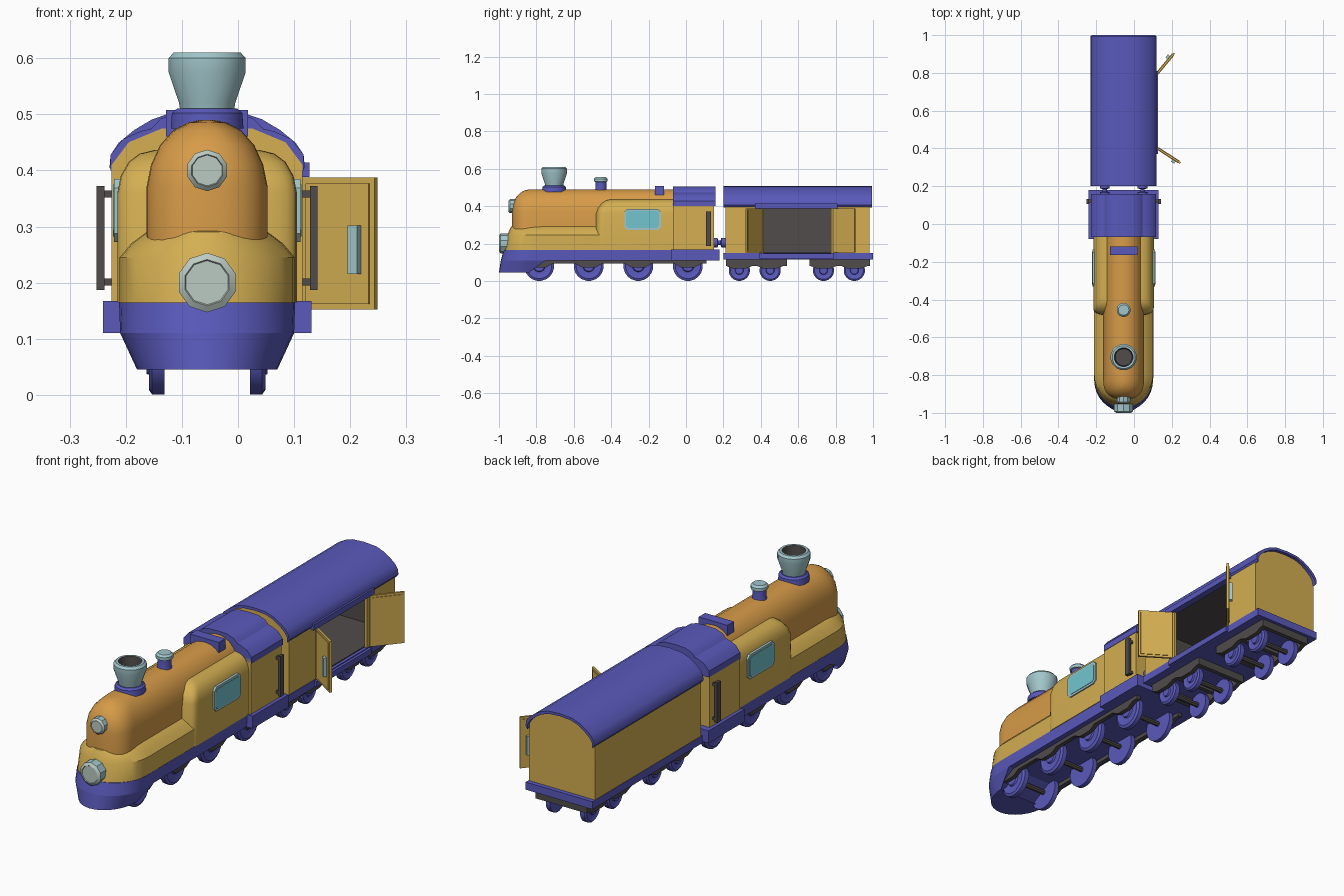
import bpy, bmesh, math
from mathutils import Vector, Matrix

if "Cube" in bpy.data.objects:
    bpy.data.objects.remove(bpy.data.objects["Cube"])

XC = -0.055  # centre line of the train


def material(name, *rgb):
    m = bpy.data.materials.new(name)
    m.use_nodes = True
    m.diffuse_color = (*rgb, 1)
    m.node_tree.nodes["Principled BSDF"].inputs["Base Color"].default_value = (*rgb, 1)
    return m


BLUE = material("blue", 0.1, 0.1, 0.5)
YELLOW = material("yellow", 0.66, 0.43, 0.085)
ORANGE = material("orange", 0.68, 0.33, 0.065)
TEAL = material("pale_teal", 0.36, 0.57, 0.6)
LENS = material("lens_grey", 0.5, 0.6, 0.55)
GLASS = material("glass_cyan", 0.17, 0.56, 0.62)
GREY = material("dark_grey", 0.08, 0.072, 0.07)


def finish(name, bm, *mats, smooth=True, offset=True):
    bmesh.ops.remove_doubles(bm, verts=bm.verts, dist=1e-5)
    bmesh.ops.recalc_face_normals(bm, faces=bm.faces)
    if offset:
        bmesh.ops.translate(bm, verts=bm.verts, vec=(XC, 0, 0))
    mesh = bpy.data.meshes.new(name)
    bm.to_mesh(mesh)
    bm.free()
    for m in mats:
        mesh.materials.append(m)
    ob = bpy.data.objects.new(name, mesh)
    bpy.context.scene.collection.objects.link(ob)
    if smooth:
        bpy.ops.object.select_all(action="DESELECT")
        ob.select_set(True)
        bpy.context.view_layer.objects.active = ob
        bpy.ops.object.shade_smooth_by_angle(angle=math.radians(32))
    return ob


def skin(bm, rings):
    """Join closed rings of points and cap both ends."""
    rows = [[bm.verts.new(p) for p in ring] for ring in rings]
    for a, b in zip(rows, rows[1:]):
        for i in range(len(a)):
            j = (i + 1) % len(a)
            bm.faces.new((a[i], a[j], b[j], b[i]))
    bm.faces.new(rows[0])
    bm.faces.new(rows[-1])


def box(name, x, y, z, mat):
    bm = bmesh.new()
    skin(bm, [[(x[0], y[0], h), (x[1], y[0], h), (x[1], y[1], h), (x[0], y[1], h)] for h in z])
    return finish(name, bm, mat, smooth=False)


def prism(name, pts, axis, span, mat):
    bm = bmesh.new()
    skin(bm, [[(d, u, v) if axis == "x" else (u, d, v) for u, v in pts] for d in span])
    return finish(name, bm, mat)


def stack(name, layers, nose, mat, power=1.0, n=16):
    """Bullet-shaped plan outlines stacked upward: (z, half width, front y, back y)."""
    bm, rings = bmesh.new(), []
    for z, w, front, back in layers:
        ring = [(-w, back, z), (w, back, z)]
        for i in range(n + 1):
            c, s = math.cos(math.pi * i / n), math.sin(math.pi * i / n)
            ring.append((math.copysign(abs(c) ** power, c) * w,
                         front + nose * (1 - abs(s) ** power), z))
        rings.append(ring)
    skin(bm, rings)
    return finish(name, bm, mat)


def revolve(name, profile, pos, axis, mats, n=16):
    """Spin (radius, height, material index) points around an axis."""
    bm = bmesh.new()
    rows = []
    for r, h, _ in profile:
        rows.append([bm.verts.new((r * math.cos(t), r * math.sin(t), h))
                     for t in (math.tau * (i + 0.5) / n for i in range(n))])
    for k, (a, b) in enumerate(zip(rows, rows[1:])):
        for i in range(n):
            j = (i + 1) % n
            bm.faces.new((a[i], a[j], b[j], b[i])).material_index = profile[k + 1][2]
    bm.faces.new(rows[0])
    bm.faces.new(rows[-1]).material_index = profile[-1][2]
    turn = Vector((0, 0, 1)).rotation_difference(Vector(axis)).to_matrix().to_4x4()
    bmesh.ops.transform(bm, verts=bm.verts, matrix=Matrix.Translation(pos) @ turn)
    return finish(name, bm, *mats)


def mirrored(half):
    return half + [(-x, z) for x, z in reversed(half) if x > 0]


# Locomotive skirt and pilot
stack("pilot", [(0.045, 0.125, -1.0, -0.87), (0.11, 0.155, -0.99, -0.75)], 0.16, BLUE)
stack("skirt", [(0.11, 0.155, -0.99, 0.17), (0.165, 0.157, -0.975, 0.17)], 0.16, BLUE)
box("cab_skirt", (-0.186, 0.186), (-0.08, 0.18), (0.11, 0.167), BLUE)

# Yellow lower hood with sloping shoulder
stack("lower_hood", [(0.165, 0.156, -0.972, -0.07), (0.245, 0.156, -0.955, -0.07),
                     (0.27, 0.135, -0.945, -0.07), (0.29, 0.108, -0.935, -0.07),
                     (0.302, 0.08, -0.91, -0.07)], 0.16, YELLOW)

# Orange boiler
stack("boiler", [(0.25, 0.108, -0.93, -0.06), (0.37, 0.108, -0.93, -0.06),
                 (0.41, 0.1, -0.925, -0.06), (0.445, 0.084, -0.91, -0.06),
                 (0.472, 0.06, -0.885, -0.06), (0.485, 0.035, -0.86, -0.06),
                 (0.49, 0.012, -0.835, -0.06)], 0.1, ORANGE, power=0.85)

# Yellow side housing around the rear of the boiler
stack("side_housing", [(0.165, 0.16, -0.49, -0.06), (0.36, 0.16, -0.485, -0.06),
                       (0.39, 0.154, -0.475, -0.06), (0.415, 0.14, -0.455, -0.06),
                       (0.43, 0.12, -0.435, -0.06), (0.436, 0.095, -0.42, -0.06)],
      0.05, YELLOW, power=0.6)

# Cab with lobed roof
prism("cab_body", mirrored([(0.17, 0.165), (0.17, 0.41), (0.14, 0.45), (0.08, 0.475)]),
      "y", (-0.07, 0.15), YELLOW)
prism("cab_roof", mirrored([(0.172, 0.4), (0.172, 0.428), (0.15, 0.456), (0.118, 0.47),
                            (0.1, 0.474), (0.083, 0.492), (0.05, 0.504), (0, 0.506)]),
      "y", (-0.07, 0.158), BLUE)
box("roof_vent", (-0.073, 0.073), (-0.165, -0.118), (0.46, 0.508), BLUE)

# Windows and grab handles on both sides
def rounded_rect(y0, y1, z0, z1, c):
    return [(y0 + c, z0), (y1 - c, z0), (y1, z0 + c), (y1, z1 - c),
            (y1 - c, z1), (y0 + c, z1), (y0, z1 - c), (y0, z0 + c)]

for s, side in ((1, "left"), (-1, "right")):
    prism(side + "_window_frame", rounded_rect(-0.33, -0.135, 0.272, 0.385, 0.016), "x",
          (s * 0.15, s * 0.166), TEAL)
    prism(side + "_window_glass", rounded_rect(-0.32, -0.145, 0.282, 0.375, 0.012), "x",
          (s * 0.16, s * 0.168), GLASS)
    box(side + "_grab_bar", (s * 0.183, s * 0.197), (0.107, 0.133), (0.187, 0.372), GREY)
    for z in (0.195, 0.352):
        box(side + "_grab_bracket", (s * 0.165, s * 0.184), (0.11, 0.13), (z, z + 0.012), GREY)

# Chimney, steam dome and lamps
revolve("chimney_base", [(0.066, 0.475, 0), (0.064, 0.502, 0), (0.055, 0.51, 0)],
        (0, -0.705, 0), (0, 0, 1), [BLUE])
revolve("chimney", [(0.048, 0.5, 0), (0.051, 0.52, 0), (0.07, 0.575, 0), (0.07, 0.6, 0),
                    (0.061, 0.61, 0), (0.05, 0.61, 0), (0.045, 0.54, 1)],
        (0, -0.705, 0), (0, 0, 1), [TEAL, GREY])
revolve("dome", [(0.034, 0.475, 0), (0.03, 0.495, 0), (0.03, 0.53, 0), (0.037, 0.532, 1),
                 (0.037, 0.546, 1), (0.028, 0.555, 1)],
        (0, -0.455, 0), (0, 0, 1), [BLUE, TEAL])
for name, r, y, z, depth in (("upper_lamp", 0.037, -0.88, 0.4, 0.07),
                             ("lower_lamp", 0.053, -0.94, 0.2, 0.06)):
    revolve(name, [(r, 0, 0), (r, depth - 0.008, 0), (r * 0.78, depth, 1),
                   (r * 0.74, depth - 0.003, 1)], (0, y, z), (0, -1, 0), [TEAL, LENS], n=10)

# Wagon base, walls and roof
DOOR = (0.415, 0.775)
box("wagon_base", (-0.17, 0.17), (0.2, 1.0), (0.115, 0.15), BLUE)
wall_z = (0.148, 0.412)
walls = [box("wagon_right_wall", (-0.168, -0.156), (0.21, 0.98), wall_z, YELLOW),
         box("wagon_left_front_wall", (0.156, 0.168), (0.21, DOOR[0]), wall_z, YELLOW),
         box("wagon_left_rear_wall", (0.156, 0.168), (DOOR[1], 0.98), wall_z, YELLOW),
         box("wagon_door_header", (0.156, 0.168), DOOR, (0.39, 0.412), YELLOW)]
arch = [(0.172, 0.428), (0.158, 0.449), (0.13, 0.472), (0.098, 0.491), (0.06, 0.504), (0, 0.508)]
gable = [(0.168, 0.148), (0.168, 0.41)] + [(x * 0.95, z - 0.01) for x, z in arch]
for name, span in (("wagon_front_wall", (0.21, 0.222)), ("wagon_rear_wall", (0.968, 0.98))):
    walls.append(prism(name, mirrored(gable), "y", span, YELLOW))
room = Vector((XC, 0.595, 0.28))
for wall in walls:  # faces turned to the room are grey
    wall.data.materials.append(GREY)
    for p in wall.data.polygons:
        to_room = room - p.center
        axis = 1 if "front_wall" == wall.name[6:] or "rear_wall" == wall.name[6:] else 0
        if abs(p.normal[axis]) > 0.9 and p.normal[axis] * to_room[axis] > 0:
            p.material_index = 1
box("wagon_floor", (-0.156, 0.156), (0.222, 0.968), (0.148, 0.154), GREY)
box("wagon_ceiling", (-0.156, 0.156), (0.222, 0.968), (0.4, 0.408), GREY)
outer = mirrored([(0.174, 0.405)] + arch)
inner = [(x * 0.95, z - 0.012) for x, z in outer]
prism("wagon_roof", outer + inner[::-1], "y", (0.2, 0.995), BLUE)
box("door_lower_rail", (0.15, 0.182), (0.39, 0.79), (0.12, 0.146), BLUE)
box("door_upper_rail", (0.15, 0.182), (0.37, 0.81), (0.388, 0.414), BLUE)

# Open doors with handles on their outer faces
def slab(name, start, along, normal, u, v, z, mat):
    bm = bmesh.new()
    skin(bm, [[(*(start + along * a + normal * b), h) for a, b in
               ((u[0], v[0]), (u[1], v[0]), (u[1], v[1]), (u[0], v[1]))] for h in z])
    return finish(name, bm, mat, smooth=False, offset=False)

for name, hinge, tip, out in (("front_door", (0.116, 0.405), (0.245, 0.322), -1),
                              ("rear_door", (0.116, 0.79), (0.212, 0.905), 1)):
    start = Vector(hinge)
    along = Vector(tip) - start
    length = along.length
    along.normalize()
    normal = Vector((-along.y, along.x)) * out
    slab(name, start, along, normal, (0, length), (-0.006, 0.004), (0.152, 0.387), YELLOW)
    slab(name + "_panel", start, along, normal, (0.01, length - 0.01), (-0.009, 0.007),
         (0.162, 0.377), YELLOW)
    slab(name + "_handle", start, along, normal, (length - 0.046, length - 0.026), (0.007, 0.02),
         (0.215, 0.302), TEAL)

# Buffers between locomotive and wagon
for x in (-0.1, 0.1):
    revolve("buffer", [(0.026, 0.145, 0), (0.026, 0.168, 0), (0.012, 0.172, 0),
                       (0.012, 0.185, 0), (0.026, 0.189, 0), (0.026, 0.212, 0)],
            (x, 0, 0.205), (0, 1, 0), [BLUE])

# Wheels, axles and scalloped side frames
def wheel_pair(name, y, r):
    for s in (-1, 1):
        revolve(name + "_wheel", [(r, 0, 0), (r, 0.022, 0), (r * 0.85, 0.028, 0), (r * 0.7, 0.024, 0),
                                  (r * 0.4, 0.024, 0), (r * 0.35, 0.032, 0)],
                (s * 0.076, y, r), (s, 0, 0), [BLUE], n=20)
    revolve(name + "_axle", [(0.012, -0.08, 0), (0.012, 0.08, 0)], (0, y, r), (1, 0, 0), [GREY], n=8)


def side_frames(name, wheels, y0, y1, top, low, high):
    pts = [(y0, top), (y0, high)]
    for y in wheels:
        pts += [(y - 0.07, high), (y - 0.035, low), (y + 0.035, low), (y + 0.07, high)]
    pts += [(y1, high), (y1, top)]
    for s in (-1, 1):
        prism(name + "_frame", pts, "x", (s * 0.11, s * 0.13), GREY)


loco_wheels = [-0.785 + 0.265 * i for i in range(4)]
for y in loco_wheels:
    wheel_pair("locomotive", y, 0.08)
side_frames("locomotive", loco_wheels, -0.87, 0.11, 0.115, 0.072, 0.092)
for start, wheels in ((0.215, (0.285, 0.45)), (0.66, (0.735, 0.9))):
    for y in wheels:
        wheel_pair("wagon", y, 0.057)
    side_frames("bogie", wheels, start, start + 0.325, 0.118, 0.066, 0.08)
    for y in (start, start + 0.152, start + 0.305):
        box("bogie_beam", (-0.11, 0.11), (y, y + 0.02), (0.08, 0.118), GREY)
